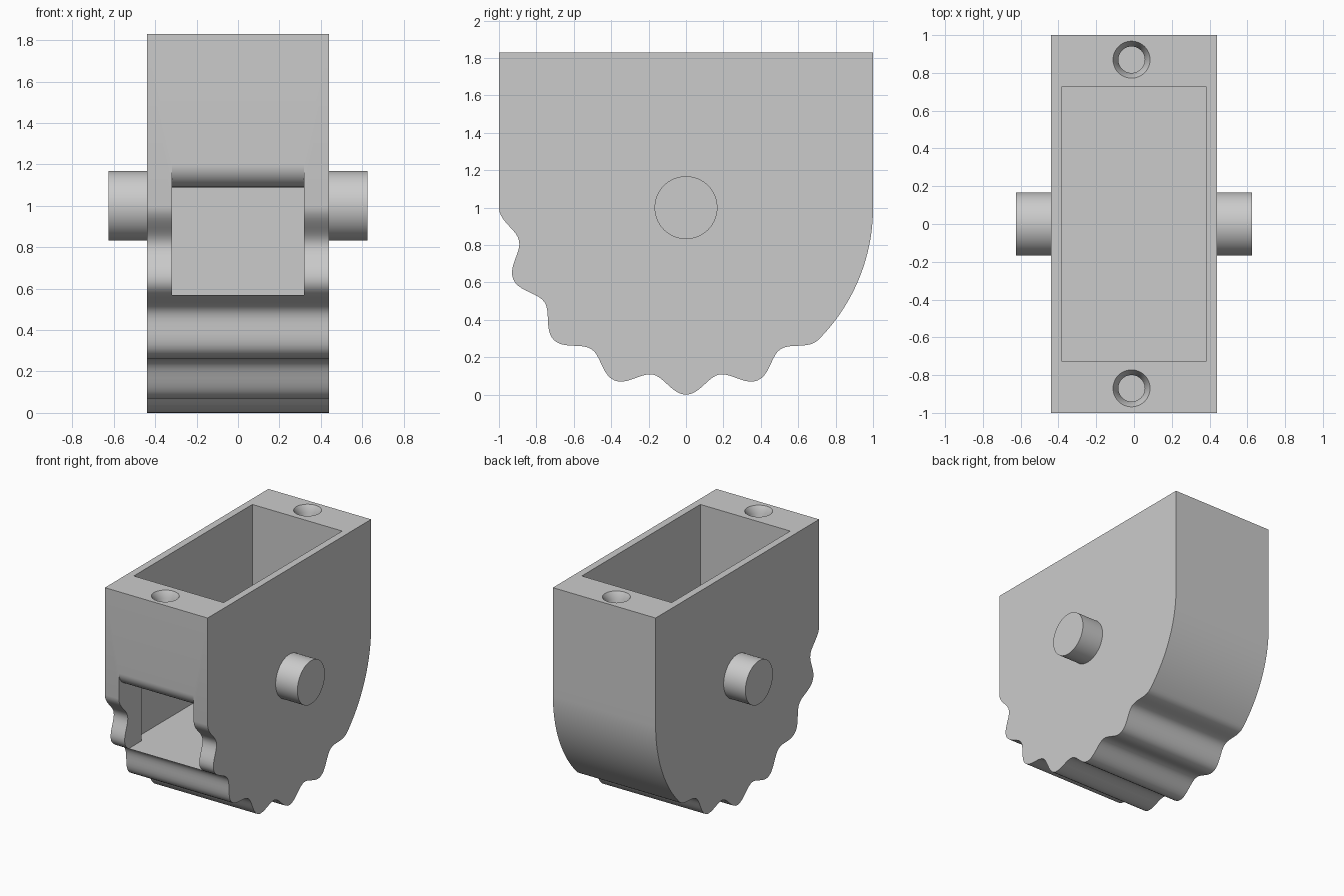
import bpy, bmesh
from math import sin, cos, radians, pi

cube = bpy.data.objects.get("Cube")
if cube:
    bpy.data.objects.remove(cube, do_unlink=True)

grey = bpy.data.materials.new("plain grey")
grey.use_nodes = True
COLOUR = (0.6, 0.6, 0.6, 1)
grey.diffuse_color = COLOUR
grey.node_tree.nodes["Principled BSDF"].inputs["Base Color"].default_value = COLOUR


def prism(name, outline, x0, x1):
    """Extrude a (y, z) outline along x."""
    bm = bmesh.new()
    face = bm.faces.new([bm.verts.new((x0, y, z)) for y, z in outline])
    ext = bmesh.ops.extrude_face_region(bm, geom=[face])
    verts = [v for v in ext["geom"] if isinstance(v, bmesh.types.BMVert)]
    bmesh.ops.translate(bm, verts=verts, vec=(x1 - x0, 0, 0))
    return finish(bm, name)


def lathe(name, profile, x, y, segments=48):
    """Closed solid of revolution about a vertical axis from (radius, z) rings."""
    bm = bmesh.new()
    rings = [[bm.verts.new((x + r * cos(2 * pi * i / segments),
                            y + r * sin(2 * pi * i / segments), z))
              for i in range(segments)] for r, z in profile]
    for a, b in zip(rings, rings[1:]):
        for i in range(segments):
            j = (i + 1) % segments
            bm.faces.new((a[i], a[j], b[j], b[i]))
    bm.faces.new(rings[0])
    bm.faces.new(rings[-1])
    return finish(bm, name)


def finish(bm, name):
    bmesh.ops.recalc_face_normals(bm, faces=bm.faces)
    mesh = bpy.data.meshes.new(name)
    bm.to_mesh(mesh)
    bm.free()
    mesh.materials.append(grey)
    obj = bpy.data.objects.new(name, mesh)
    bpy.context.collection.objects.link(obj)
    return obj


def cut(target, cutter):
    mod = target.modifiers.new("cut", "BOOLEAN")
    mod.operation = "DIFFERENCE"
    mod.solver = "EXACT"
    mod.object = cutter
    bpy.context.view_layer.update()
    graph = bpy.context.evaluated_depsgraph_get()
    mesh = bpy.data.meshes.new_from_object(target.evaluated_get(graph))
    target.modifiers.clear()
    target.data = mesh
    bpy.data.objects.remove(cutter, do_unlink=True)


def smooth(obj):
    bpy.ops.object.select_all(action="DESELECT")
    obj.select_set(True)
    bpy.context.view_layer.objects.active = obj
    bpy.ops.object.shade_smooth_by_angle(angle=radians(35))


TOP, HALF_W, AXIS_Z, FLOOR = 1.83, 0.44, 1.0, 0.57


# Housing: square top, round base, scalloped from the front to the lower back
def rim(deg):
    r = 0.955 + 0.045 * cos(radians(16 * deg)) if deg < 45 else 1
    return r * sin(radians(deg)), AXIS_Z - r * cos(radians(deg))


outline = [(-1, TOP)] + [rim(-90 + 1.25 * i) for i in range(145)] + [(1, TOP)]
housing = prism("housing", outline, -HALF_W, HALF_W)

# Open pocket from the top
pocket = [(-0.725, FLOOR - 0.003), (0.725, FLOOR - 0.003), (0.725, 2), (-0.725, 2)]
cut(housing, prism("pocket_cutter", pocket, -0.385, 0.385))

# Front window with a rounded upper lip
LIP = 0.11
arc = [(-1 + LIP - LIP * sin(radians(a)), 1.2 - LIP * cos(radians(a)))
       for a in range(0, 91, 6)]
window = [(-1.2, FLOOR), (-0.6, FLOOR), (-0.6, 1.2 - LIP)] + arc + [(-1.2, 1.2)]
cut(housing, prism("window_cutter", window, -0.32, 0.32))

# Countersunk screw holes
for y in (-0.87, 0.87):
    hole = [(0.07, TOP - 0.3), (0.07, TOP - 0.05), (0.098, TOP), (0.098, TOP + 0.1)]
    cut(housing, lathe("hole_cutter", hole, -0.013, y))
smooth(housing)

# Axle stubs on both sides
circle = [(0.168 * cos(2 * pi * i / 64), AXIS_Z + 0.168 * sin(2 * pi * i / 64))
          for i in range(64)]
for name, side in (("left_axle", 1), ("right_axle", -1)):
    smooth(prism(name, circle, side * (HALF_W - 0.02), side * 0.626))
